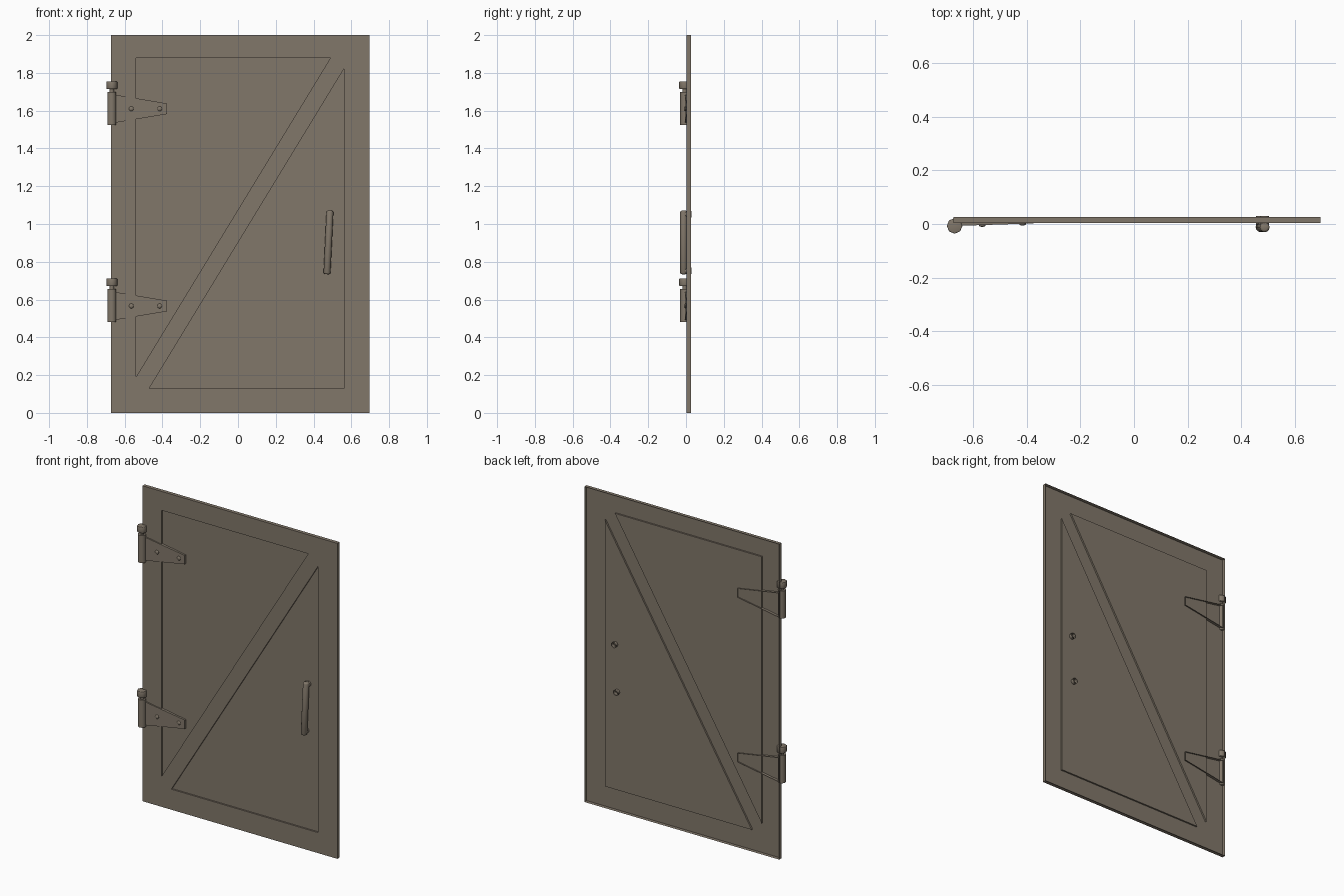
import bpy, bmesh, math
from mathutils import Vector

cube = bpy.data.objects.get("Cube")
if cube:
    bpy.data.objects.remove(cube, do_unlink=True)

# One weathered metal colour
COLOR = (0.222, 0.186, 0.144, 1.0)
metal = bpy.data.materials.new("grey_brown_metal")
metal.use_nodes = True
metal.diffuse_color = COLOR
shader = metal.node_tree.nodes["Principled BSDF"]
shader.inputs["Base Color"].default_value = COLOR
shader.inputs["Roughness"].default_value = 0.8


def finish(name, bm, smooth=False):
    mesh = bpy.data.meshes.new(name)
    bm.to_mesh(mesh)
    bm.free()
    obj = bpy.data.objects.new(name, mesh)
    bpy.context.collection.objects.link(obj)
    mesh.materials.append(metal)
    if smooth:
        bpy.ops.object.select_all(action='DESELECT')
        obj.select_set(True)
        bpy.context.view_layer.objects.active = obj
        bpy.ops.object.shade_smooth_by_angle(angle=math.radians(50))
    return obj


def wall(bm, front, back):
    """Join two matching loops with a strip of quads."""
    for i in range(len(front)):
        j = (i + 1) % len(front)
        bm.faces.new((front[i], front[j], back[j], back[i]))


def rod(name, start, end, radius, sides=10, caps=True, bevel=0.0):
    start, end = Vector(start), Vector(end)
    axis = end - start
    bm = bmesh.new()
    bmesh.ops.create_cone(bm, cap_ends=caps, segments=sides, radius1=radius,
                          radius2=radius, depth=axis.length)
    if bevel:
        rims = [e for e in bm.edges if abs(e.verts[0].co.z - e.verts[1].co.z) < 1e-5]
        bmesh.ops.bevel(bm, geom=rims, offset=bevel, segments=2,
                        affect='EDGES', profile=0.5)
    turn = Vector((0, 0, 1)).rotation_difference(axis).to_matrix().to_4x4()
    turn.translation = (start + end) / 2
    bm.transform(turn)
    return finish(name, bm, smooth=True)


# Door sheet: open-backed pan with two recessed triangular panels
FRONT, FLOOR, BACK = 0.003, 0.013, 0.026
bm = bmesh.new()


def loop(points, y):
    return [bm.verts.new((x, y, z)) for x, z in points]


outer = [(-0.672, 2.0), (0.695, 2.0), (0.695, 0.0), (-0.672, 0.0)]
upper = [(-0.54, 1.88), (0.49, 1.88), (-0.54, 0.19)]
lower = [(0.56, 1.82), (0.56, 0.13), (-0.47, 0.13)]
a, b, c, d = rim = loop(outer, FRONT)
p1, p2, p3 = upper_edge = loop(upper, FRONT)
q1, q2, q3 = lower_edge = loop(lower, FRONT)
for face in ((a, b, p2, p1), (a, p1, p3, d), (b, q1, p2), (b, c, q2, q1),
             (c, d, q3, q2), (d, p3, q3), (p2, q1, q3, p3)):
    bm.faces.new(face)
wall(bm, rim, loop(outer, BACK))
for points, edge in ((upper, upper_edge), (lower, lower_edge)):
    floor = loop(points, FLOOR)
    wall(bm, edge, floor)
    bm.faces.new(floor)
bmesh.ops.recalc_face_normals(bm, faces=bm.faces)
if a.link_faces[0].normal.y > 0:
    bmesh.ops.reverse_faces(bm, faces=bm.faces)
finish("door_sheet", bm)

# Hinges: tapered hollow strap, rivets, barrel, pin and cap
for label, z in (("upper", 1.61), ("lower", 0.566)):
    bm = bmesh.new()
    outline = [(-0.662, 0.076), (-0.375, 0.028), (-0.375, -0.028), (-0.662, -0.076)]
    face_loop = [bm.verts.new((x, -0.007 if x < -0.5 else 0.002, z + h))
                 for x, h in outline]
    back_loop = [bm.verts.new((x, 0.021, z + h)) for x, h in outline]
    bm.faces.new(face_loop)
    wall(bm, face_loop, back_loop)
    bmesh.ops.recalc_face_normals(bm, faces=bm.faces)
    finish(label + "_hinge_strap", bm)

    for i, (x, y) in enumerate(((-0.565, -0.004), (-0.415, 0.001))):
        bm = bmesh.new()
        bmesh.ops.create_uvsphere(bm, u_segments=10, v_segments=6, radius=0.013)
        bmesh.ops.scale(bm, vec=(1, 0.55, 1), verts=bm.verts)
        bmesh.ops.translate(bm, vec=(x, y, z), verts=bm.verts)
        finish(f"{label}_hinge_rivet_{i + 1}", bm, smooth=True)

    hx, hy = -0.668, -0.007
    rod(label + "_hinge_barrel", (hx, hy, z - 0.085), (hx, hy, z + 0.09), 0.024)
    rod(label + "_hinge_pin", (hx, hy, z + 0.08), (hx, hy, z + 0.115), 0.012, 8)
    rod(label + "_hinge_cap", (hx, hy, z + 0.105), (hx, hy, z + 0.145), 0.029, 8,
        bevel=0.003)

# Handle: leaning bar on two hollow posts that pass through the sheet
rod("handle_bar", (0.487, -0.012, 1.071), (0.471, -0.012, 0.734), 0.0185, 12,
    bevel=0.008)
for label, x, z in (("upper", 0.486, 1.052), ("lower", 0.472, 0.753)):
    rod(label + "_handle_post", (x, -0.012, z), (x, 0.029, z), 0.0175, 12, caps=False)
    rod(label + "_handle_post_bore", (x, 0.010, z), (x, 0.029, z), 0.011, 12, caps=False)
